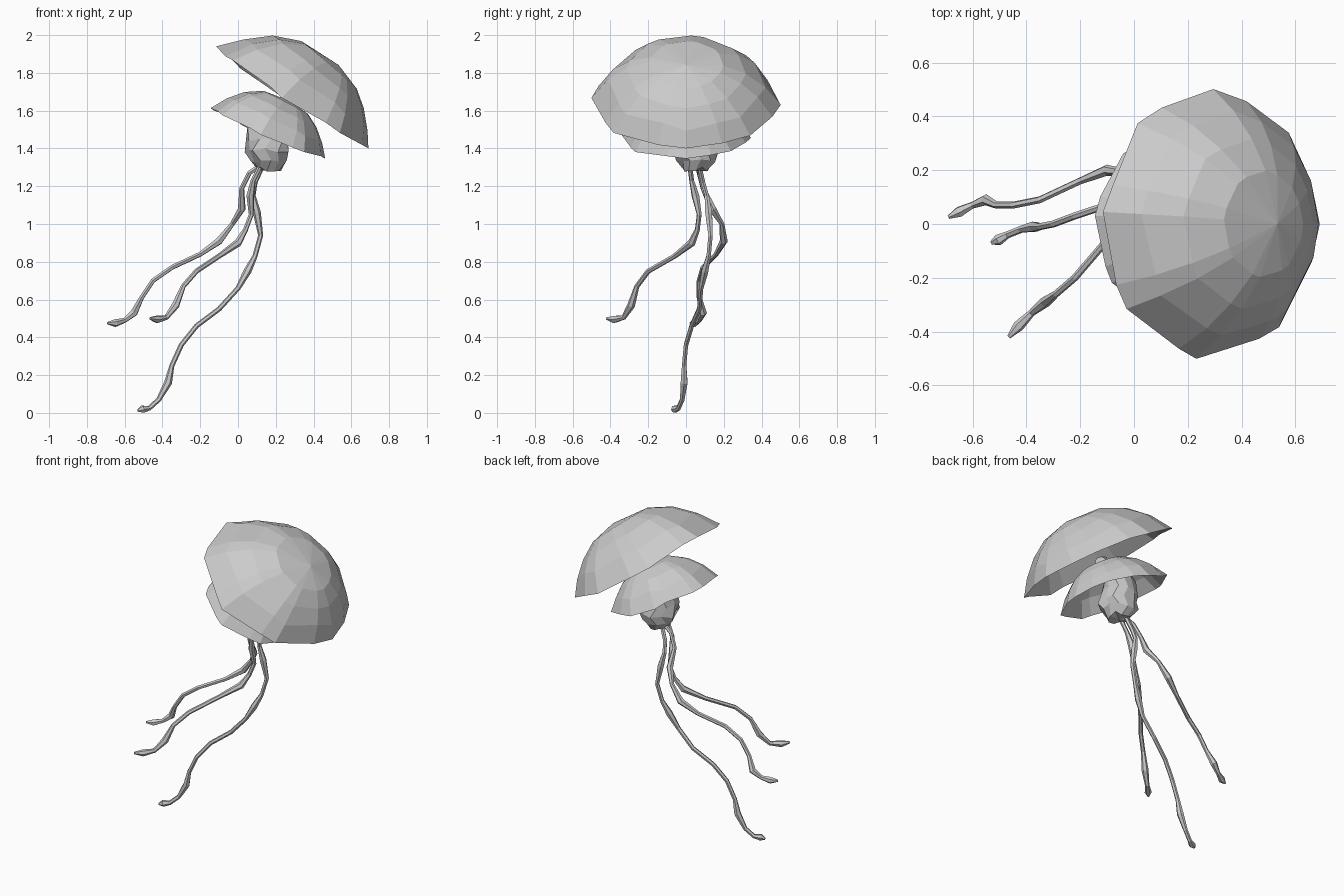
import bpy, bmesh, math, random
from mathutils import Vector, Matrix

random.seed(4)
cube = bpy.data.objects.get("Cube")
if cube:
    bpy.data.objects.remove(cube)

grey = bpy.data.materials.new("soft grey")
grey.use_nodes = True
grey.diffuse_color = (0.6, 0.6, 0.6, 1)
grey.node_tree.nodes["Principled BSDF"].inputs["Base Color"].default_value = (0.6, 0.6, 0.6, 1)


def loft(name, rings, top=None, bottom=None):
    """Skin closed rings of points, with an optional apex at either end."""
    bm = bmesh.new()
    rows = [[bm.verts.new(p) for p in ring] for ring in rings]
    n = len(rows[0])
    for low, high in zip(rows, rows[1:]):
        for i in range(n):
            j = (i + 1) % n
            bm.faces.new((low[i], low[j], high[j], high[i]))
    for tip, row, flip in ((top, rows[-1], False), (bottom, rows[0], True)):
        if tip is not None:
            apex = bm.verts.new(tip)
            for i in range(n):
                a, b = row[i], row[(i + 1) % n]
                bm.faces.new((b, a, apex) if flip else (a, b, apex))
    mesh = bpy.data.meshes.new(name)
    bm.to_mesh(mesh)
    bm.free()
    mesh.materials.append(grey)
    obj = bpy.data.objects.new(name, mesh)
    bpy.context.collection.objects.link(obj)
    return obj


def cap(name, centre, tilt, rx, ry, height, shift, sides=16):
    """Open faceted dome whose apex is shifted towards its low edge."""
    place = Matrix.Translation(centre) @ Matrix.Rotation(math.radians(tilt), 4, 'Y')
    rings = []
    for f in (1, 0.84, 0.64, 0.4):
        ring = []
        for i in range(sides):
            a = math.tau * (i + 0.25 * math.sin(3 * i)) / sides
            scallop = 1 + (0.018 * (-1) ** i + random.uniform(-0.012, 0.012)) * f
            u = f * scallop * math.cos(a) + shift * (1 - f)
            v = f * scallop * math.sin(a)
            h = height * (1 - min(1, math.hypot(u, v)) ** 2.5)
            if f == 1:
                h = -0.09 * height * math.sin(a) ** 2 + random.uniform(-0.01, 0.01)
            ring.append(place @ Vector((u * rx, v * ry, h)))
        rings.append(ring)
    return loft(name, rings, top=place @ Vector((shift * rx, 0, height * 0.97)))


def crumple(name, centre, profile, sides=11, rough=0.14):
    """Pleated, irregular column."""
    c = Vector(centre)
    rings = []
    for k, (r, z) in enumerate(profile):
        ring = []
        for i in range(sides):
            a = math.tau * (i + 0.5 * (k % 2)) / sides
            s = r * (1 + random.uniform(-rough, rough))
            ring.append(c + Vector((s * math.cos(a), s * math.sin(a),
                                    z + random.uniform(-0.012, 0.012))))
        rings.append(ring)
    return loft(name, rings, top=c + Vector((0, 0, profile[-1][1] + 0.02)),
                bottom=c + Vector((0, 0, profile[0][1] - 0.005)))


def tentacle(name, path, bulges):
    """Thin hexagonal strand with a few swellings and a pointed tip."""
    curve = bpy.data.curves.new(name, 'CURVE')
    curve.dimensions = '3D'
    curve.bevel_depth = 0.014
    curve.bevel_resolution = 1
    curve.use_fill_caps = True
    spline = curve.splines.new('POLY')
    spline.points.add(len(path) - 1)
    last = len(path) - 1
    for i, (point, co) in enumerate(zip(spline.points, path)):
        point.co = (*co, 1)
        point.radius = 1.5 if i in bulges or i == last - 1 else 0.95
    spline.points[last].radius = 0.5
    spline.use_smooth = False
    curve.materials.append(grey)
    obj = bpy.data.objects.new(name, curve)
    bpy.context.collection.objects.link(obj)


# Two stacked bells
cap("upper_bell", (0.29, 0, 1.67), 33, 0.477, 0.49, 0.285, 0.23)
cap("lower_bell", (0.16, 0, 1.485), 24, 0.33, 0.34, 0.205, 0.1)

# Crumpled body under the bells and the small knot between them
crumple("body", (0.16, 0.05, 0), [(0.06, 1.29), (0.095, 1.335), (0.115, 1.39),
                                  (0.115, 1.45), (0.105, 1.52), (0.08, 1.58)])
crumple("bell_knot", (0.28, 0.04, 0), [(0.025, 1.58), (0.04, 1.62), (0.03, 1.66)], 7, 0.3)

# Trailing tentacles, from the body down to the tip
tentacle("left_tentacle", [
    (0.12, 0.06, 1.31), (0.06, 0.07, 1.27), (0.02, 0.09, 1.19), (0.02, 0.14, 1.08),
    (-0.03, 0.19, 1.0), (-0.10, 0.2, 0.91), (-0.20, 0.16, 0.84), (-0.35, 0.09, 0.77),
    (-0.45, 0.07, 0.70), (-0.51, 0.07, 0.61), (-0.55, 0.09, 0.53), (-0.60, 0.07, 0.49),
    (-0.65, 0.045, 0.475), (-0.69, 0.025, 0.475)], {3, 5, 10})
tentacle("middle_tentacle", [
    (0.13, 0.07, 1.31), (0.09, 0.09, 1.22), (0.08, 0.11, 1.15), (0.10, 0.12, 1.06),
    (0.12, 0.13, 0.94), (0.09, 0.12, 0.83), (0.05, 0.1, 0.75), (0, 0.08, 0.66),
    (-0.10, 0.07, 0.55), (-0.22, 0.03, 0.46), (-0.30, 0, 0.36), (-0.35, -0.01, 0.25),
    (-0.37, -0.01, 0.16), (-0.42, -0.02, 0.07), (-0.47, -0.04, 0.025),
    (-0.505, -0.06, 0.02), (-0.53, -0.07, 0.012)], {3, 6, 12})
tentacle("right_tentacle", [
    (0.12, 0.02, 1.31), (0.08, 0.03, 1.23), (0.065, 0.05, 1.15), (0.07, 0.07, 1.05),
    (0.04, 0.06, 0.97), (0, 0.03, 0.9), (-0.10, -0.06, 0.83), (-0.22, -0.2, 0.75),
    (-0.29, -0.26, 0.67), (-0.33, -0.29, 0.57), (-0.38, -0.33, 0.505),
    (-0.43, -0.38, 0.495), (-0.465, -0.42, 0.5)], {2, 5, 9})
